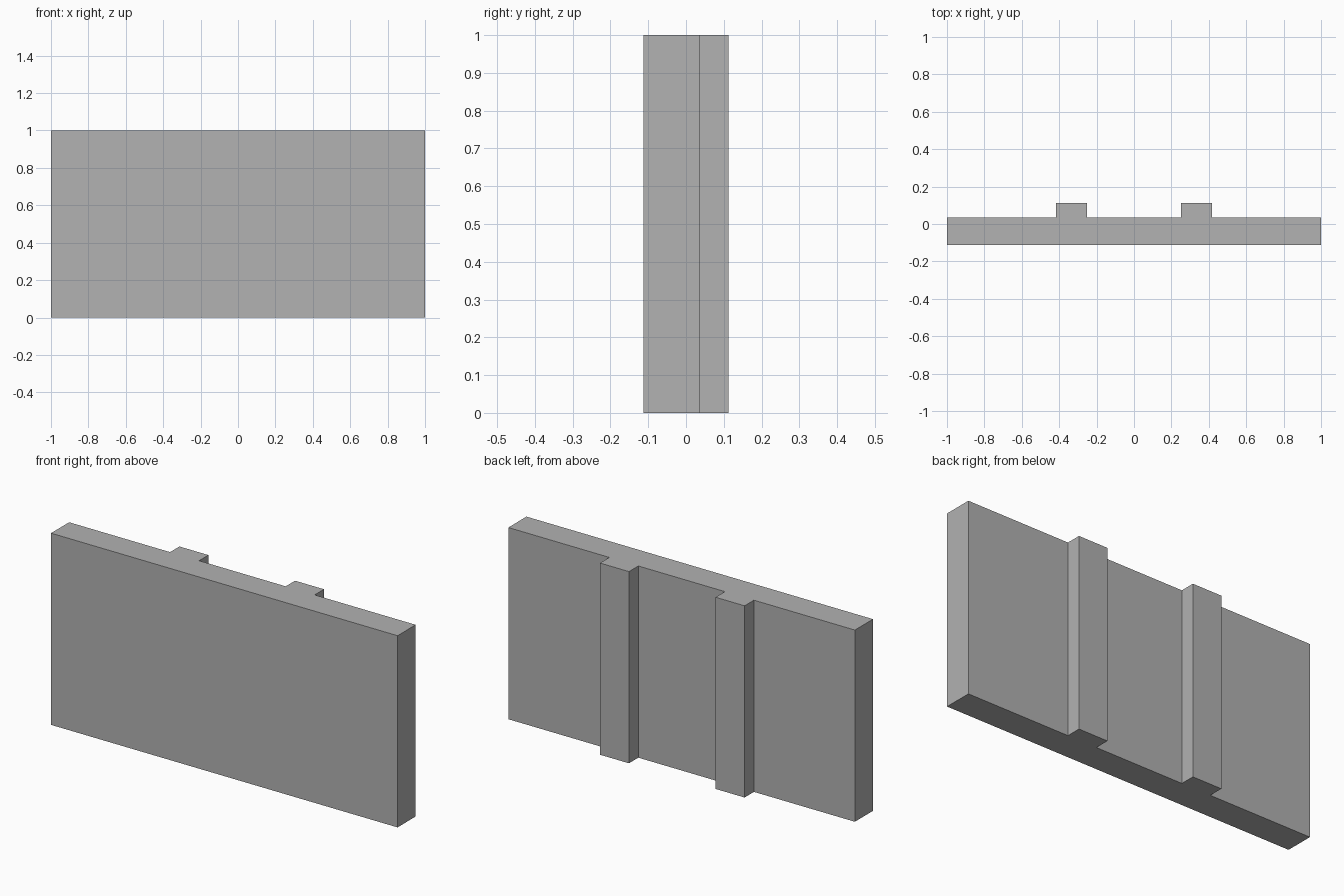
import bpy
import bmesh

cube = bpy.data.objects.get("Cube")
if cube:
    bpy.data.objects.remove(cube, do_unlink=True)

HALF_WIDTH, HEIGHT = 1.0, 1.0
FRONT, BACK, RIB_BACK = -0.113, 0.036, 0.113
RIB_INNER, RIB_OUTER = 0.25, 0.417

# Plain grey
grey = bpy.data.materials.new("plain_grey")
grey.use_nodes = True
colour = (0.445, 0.445, 0.445, 1)
grey.diffuse_color = colour
grey.node_tree.nodes["Principled BSDF"].inputs["Base Color"].default_value = colour

# Plan outline: right half from front to back, then mirrored
half = [(HALF_WIDTH, FRONT), (HALF_WIDTH, BACK),
        (RIB_OUTER, BACK), (RIB_OUTER, RIB_BACK),
        (RIB_INNER, RIB_BACK), (RIB_INNER, BACK)]
outline = half + [(-x, y) for x, y in reversed(half)]

# Panel with two back ribs, extruded upward as one solid
bm = bmesh.new()
base = bm.faces.new([bm.verts.new((x, y, 0)) for x, y in outline])
top = bmesh.ops.extrude_face_region(bm, geom=[base], use_keep_orig=True)
top_verts = [g for g in top["geom"] if isinstance(g, bmesh.types.BMVert)]
bmesh.ops.translate(bm, verts=top_verts, vec=(0, 0, HEIGHT))
bmesh.ops.recalc_face_normals(bm, faces=bm.faces)

mesh = bpy.data.meshes.new("ribbed_wall_panel")
bm.to_mesh(mesh)
bm.free()
mesh.materials.append(grey)
panel = bpy.data.objects.new("ribbed_wall_panel", mesh)
bpy.context.collection.objects.link(panel)
